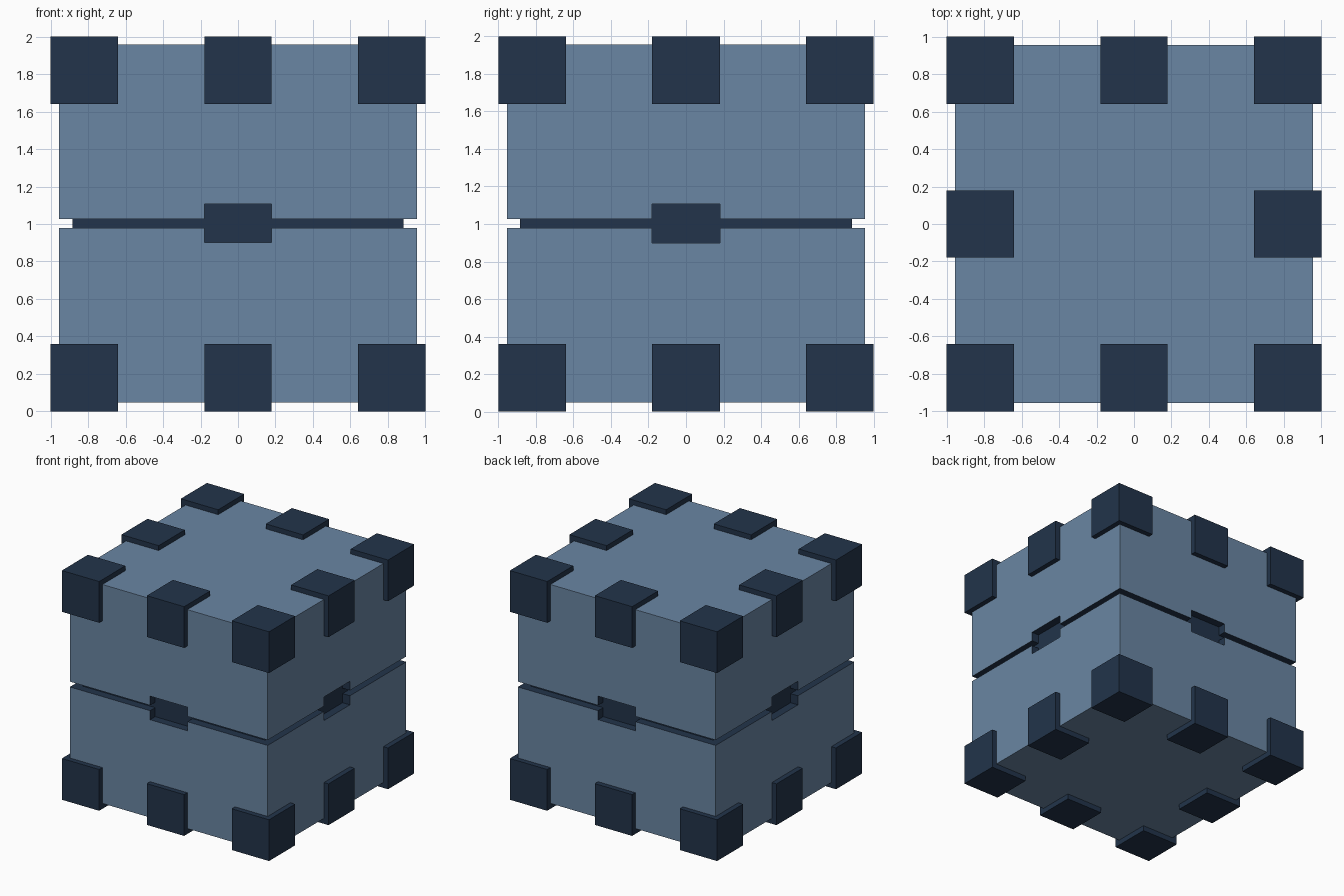
import bpy, bmesh

if "Cube" in bpy.data.objects:
    bpy.data.objects.remove(bpy.data.objects["Cube"])


def material(name, rgb):
    m = bpy.data.materials.new(name)
    m.diffuse_color = (*rgb, 1)
    m.use_nodes = True
    m.node_tree.nodes["Principled BSDF"].inputs["Base Color"].default_value = m.diffuse_color
    return m


BLUE = material("steel blue", (0.144, 0.238, 0.366))
NAVY = material("dark navy", (0.016, 0.034, 0.069))


def box(name, lo, hi, mats, index=0):
    """Axis-aligned box between two corners."""
    bm = bmesh.new()
    bmesh.ops.create_cube(bm, size=1)
    for v in bm.verts:
        v.co = [lo[i] if v.co[i] < 0 else hi[i] for i in range(3)]
    for f in bm.faces:
        f.material_index = index
    me = bpy.data.meshes.new(name)
    bm.to_mesh(me)
    bm.free()
    for m in mats:
        me.materials.append(m)
    ob = bpy.data.objects.new(name, me)
    bpy.context.collection.objects.link(ob)
    return ob


# Crate body, with a lid seam and four latch recesses cut out of it
B = 0.955
body = box("crate_body", (-B, -B, 0.047), (B, B, 1.957), [BLUE, NAVY])
cuts = [
    ("seam_cutter", (-1.2, -1.2, 0.979), (1.2, 1.2, 1.026)),
    ("latch_cutter_x", (-1.3, -0.18, 0.9), (1.3, 0.18, 1.106)),
    ("latch_cutter_y", (-0.18, -1.3, 0.9), (0.18, 1.3, 1.106)),
]
for name, lo, hi in cuts:
    cutter = box(name, lo, hi, [BLUE, NAVY], 1)
    cutter.hide_render = True
    cutter.hide_viewport = True
    mod = body.modifiers.new(name, "BOOLEAN")
    mod.operation = "DIFFERENCE"
    mod.solver = "EXACT"
    mod.object = cutter

# Dark core behind the seam and latch recesses
C = 0.884
box("inner_core", (-C, -C, 0.86), (C, C, 1.146), [NAVY])

# Protective caps: corners and edge middles, top and bottom
S = 0.36
span = {-1: (-1, -1 + S), 0: (-S / 2, S / 2), 1: (1 - S, 1)}
for level, z in (("bottom", (0, S)), ("top", (2 - S, 2))):
    for i in span:
        for j in span:
            if i == 0 and j == 0:
                continue
            kind = "corner_cap" if i and j else "edge_cap"
            x, y = span[i], span[j]
            box(f"{level}_{kind}", (x[0], y[0], z[0]), (x[1], y[1], z[1]), [NAVY])
